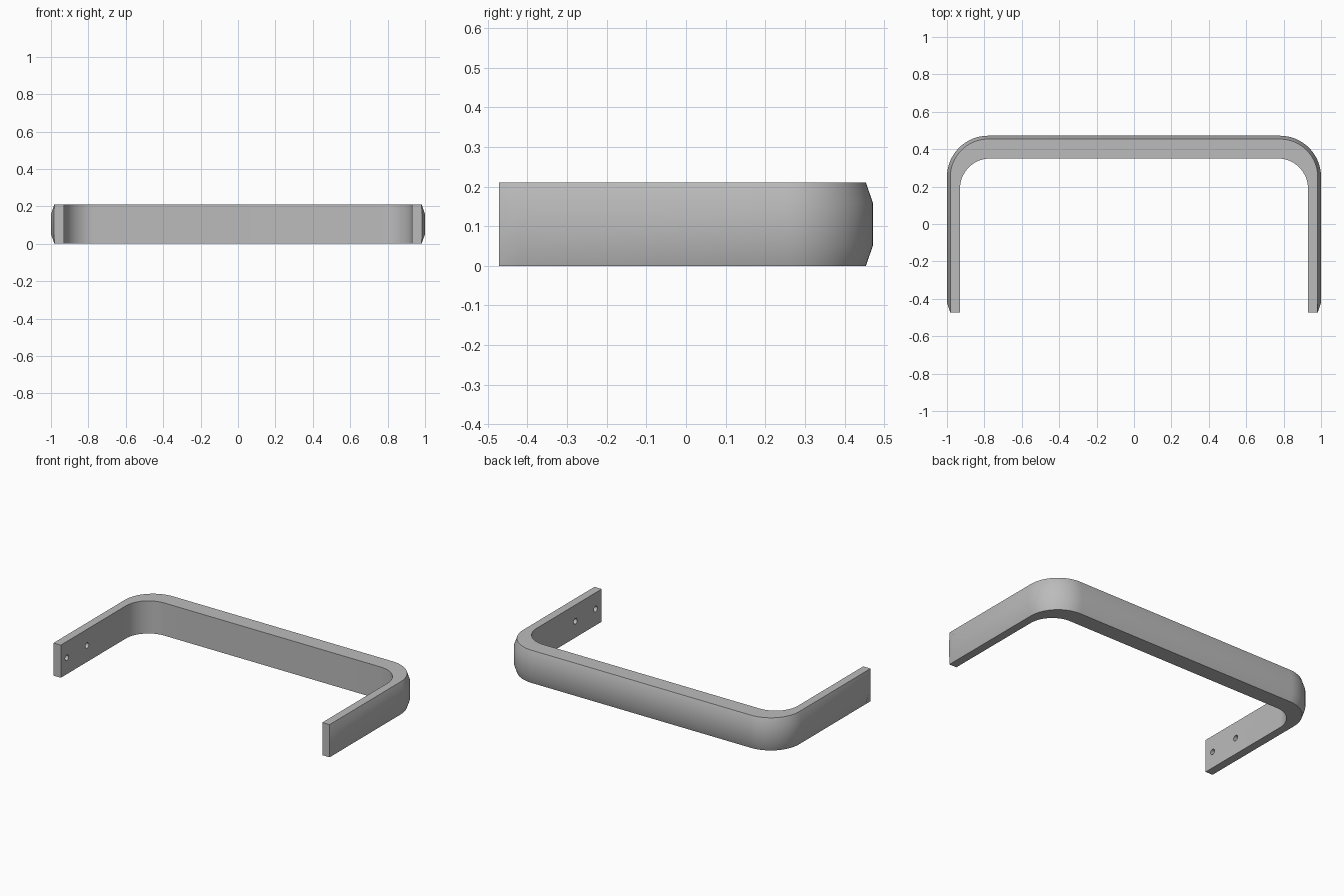
import bpy, bmesh, math
from mathutils import Matrix

if "Cube" in bpy.data.objects:
    bpy.data.objects.remove(bpy.data.objects["Cube"])

H = 0.21                       # handle height
END_Y, TAPER_Y = -0.472, -0.42
STEPS = 16                     # corner segments

metal = bpy.data.materials.new("satin grey")
metal.diffuse_color = (0.5, 0.5, 0.5, 1)
metal.use_nodes = True
metal.node_tree.nodes["Principled BSDF"].inputs["Base Color"].default_value = metal.diffuse_color


def arc(cx, cy, r, a):
    return (cx + r * math.cos(a), cy + r * math.sin(a))


# Stations along the right half: inner point, outer edge point, outer ridge point
half = [((0.93, END_Y), (0.982, END_Y), (0.983, END_Y)),
        ((0.93, TAPER_Y), (0.982, TAPER_Y), (1.0, TAPER_Y))]
for i in range(STEPS + 1):
    a = math.pi / 2 * i / STEPS
    half.append((arc(0.77, 0.19, 0.16, a),
                 arc(0.78, 0.252, 0.202, a),
                 arc(0.78, 0.252, 0.22, a)))
stations = half + [tuple((-x, y) for x, y in s) for s in reversed(half)]

# Handle body: sweep the crowned section along the stations
bm = bmesh.new()
rings = []
for inner, edge, ridge in stations:
    section = [(inner, 0), (edge, 0), (ridge, 0.052),
               (ridge, H - 0.052), (edge, H), (inner, H)]
    rings.append([bm.verts.new((p[0], p[1], z)) for p, z in section])
for r0, r1 in zip(rings, rings[1:]):
    for k in range(6):
        n = (k + 1) % 6
        bm.faces.new((r0[k], r0[n], r1[n], r1[k]))
bm.faces.new(rings[0])
bm.faces.new(rings[-1])
bmesh.ops.recalc_face_normals(bm, faces=bm.faces)
mesh = bpy.data.meshes.new("pull_handle")
bm.to_mesh(mesh)
bm.free()
mesh.materials.append(metal)
handle = bpy.data.objects.new("pull_handle", mesh)
bpy.context.collection.objects.link(handle)

# Blind screw holes on the inner face of both arms
bm = bmesh.new()
for side in (-1, 1):
    for y in (-0.41, -0.205):
        bmesh.ops.create_cone(
            bm, cap_ends=True, segments=24, radius1=0.018, radius2=0.018, depth=0.08,
            matrix=Matrix.Translation((side * 0.93, y, H / 2))
            @ Matrix.Rotation(math.pi / 2, 4, 'Y'))
cut_mesh = bpy.data.meshes.new("screw_hole_cutter")
bm.to_mesh(cut_mesh)
bm.free()
cut_mesh.materials.append(metal)
cutter = bpy.data.objects.new("screw_hole_cutter", cut_mesh)
bpy.context.collection.objects.link(cutter)
cutter.hide_render = True

mod = handle.modifiers.new("screw holes", 'BOOLEAN')
mod.operation = 'DIFFERENCE'
mod.solver = 'EXACT'
mod.object = cutter
bpy.context.view_layer.objects.active = handle
handle.select_set(True)
bpy.ops.object.modifier_apply(modifier=mod.name)
bpy.data.objects.remove(cutter)

# Smooth crown and corners, crisp rims
bpy.ops.object.shade_smooth_by_angle(angle=math.radians(30))
